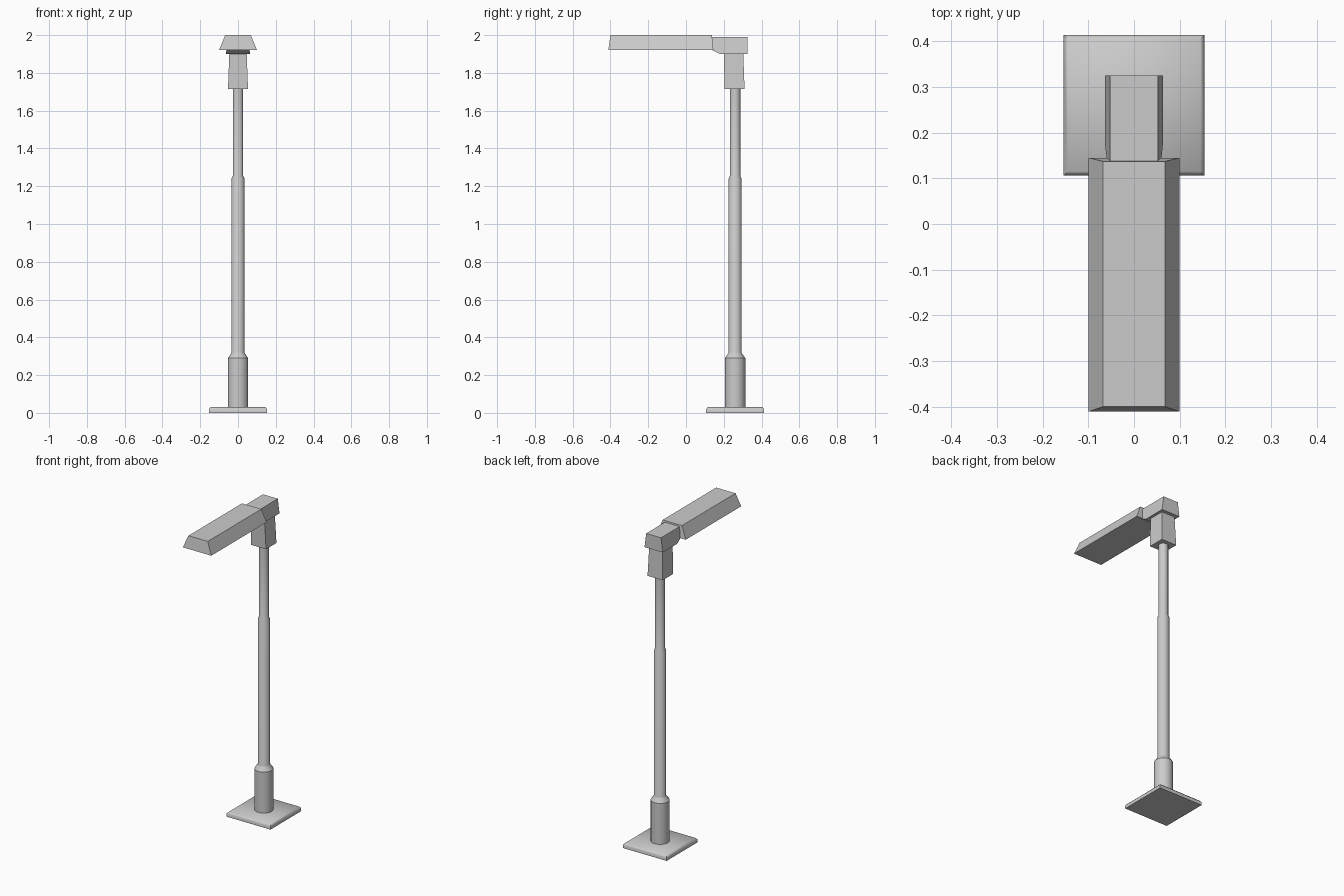
import bpy, bmesh, math

cube = bpy.data.objects.get("Cube")
if cube:
    bpy.data.objects.remove(cube, do_unlink=True)

grey = bpy.data.materials.new("light grey metal")
grey.use_nodes = True
colour = (0.6, 0.6, 0.6, 1)
grey.diffuse_color = colour
grey.node_tree.nodes["Principled BSDF"].inputs["Base Color"].default_value = colour

POLE_Y = 0.26


def finish(name, bm, smooth_angle=None):
    bmesh.ops.recalc_face_normals(bm, faces=bm.faces)
    mesh = bpy.data.meshes.new(name)
    bm.to_mesh(mesh)
    bm.free()
    mesh.materials.append(grey)
    obj = bpy.data.objects.new(name, mesh)
    bpy.context.collection.objects.link(obj)
    if smooth_angle:
        bpy.ops.object.select_all(action='DESELECT')
        obj.select_set(True)
        bpy.context.view_layer.objects.active = obj
        bpy.ops.object.shade_smooth_by_angle(angle=math.radians(smooth_angle))
    return obj


def loft(name, rings, smooth_angle=None):
    """Skin a list of equal-length point rings and cap both ends."""
    bm = bmesh.new()
    loops = [[bm.verts.new(p) for p in ring] for ring in rings]
    n = len(loops[0])
    for a, b in zip(loops, loops[1:]):
        for i in range(n):
            j = (i + 1) % n
            bm.faces.new((a[i], a[j], b[j], b[i]))
    bm.faces.new(loops[0])
    bm.faces.new(loops[-1])
    return finish(name, bm, smooth_angle)


def rect(half_x, y0, y1, z):
    return [(-half_x, y0, z), (half_x, y0, z), (half_x, y1, z), (-half_x, y1, z)]


def circle(radius, z, sides=16):
    angles = [math.tau * (i + 0.5) / sides for i in range(sides)]
    return [(radius * math.cos(a), POLE_Y + radius * math.sin(a), z) for a in angles]


# Square foot plate with a chamfered top rim
def plate(half, z):
    return rect(half, POLE_Y - half, POLE_Y + half, z)


loft("base_plate", [plate(0.154, 0), plate(0.154, 0.02), plate(0.145, 0.03)], 60)

# Stepped round pole
profile = [(0.055, 0.02), (0.055, 0.29), (0.037, 0.315), (0.035, 0.32),
           (0.035, 1.24), (0.028, 1.255), (0.028, 1.73)]
loft("pole", [circle(r, z) for r, z in profile], 30)

# Tapered square socket on top of the pole
loft("pole_socket", [rect(0.053, 0.205, 0.31, 1.715), rect(0.046, 0.2, 0.303, 1.905)])

# Arm: wider underneath, with a chamfer under its front end
side = [(0.325, 1.99, 0.052), (0.325, 1.9, 0.064), (0.18, 1.9, 0.064),
        (0.135, 1.922, 0.059), (0.135, 1.99, 0.052)]
loft("arm", [[(s * x, y, z) for y, z, x in side] for s in (-1, 1)])

# Long lamp head with sloping sides
loft("lamp_head", [rect(0.1, -0.411, 0.145, 1.922), rect(0.068, -0.4, 0.137, 2.0)])
